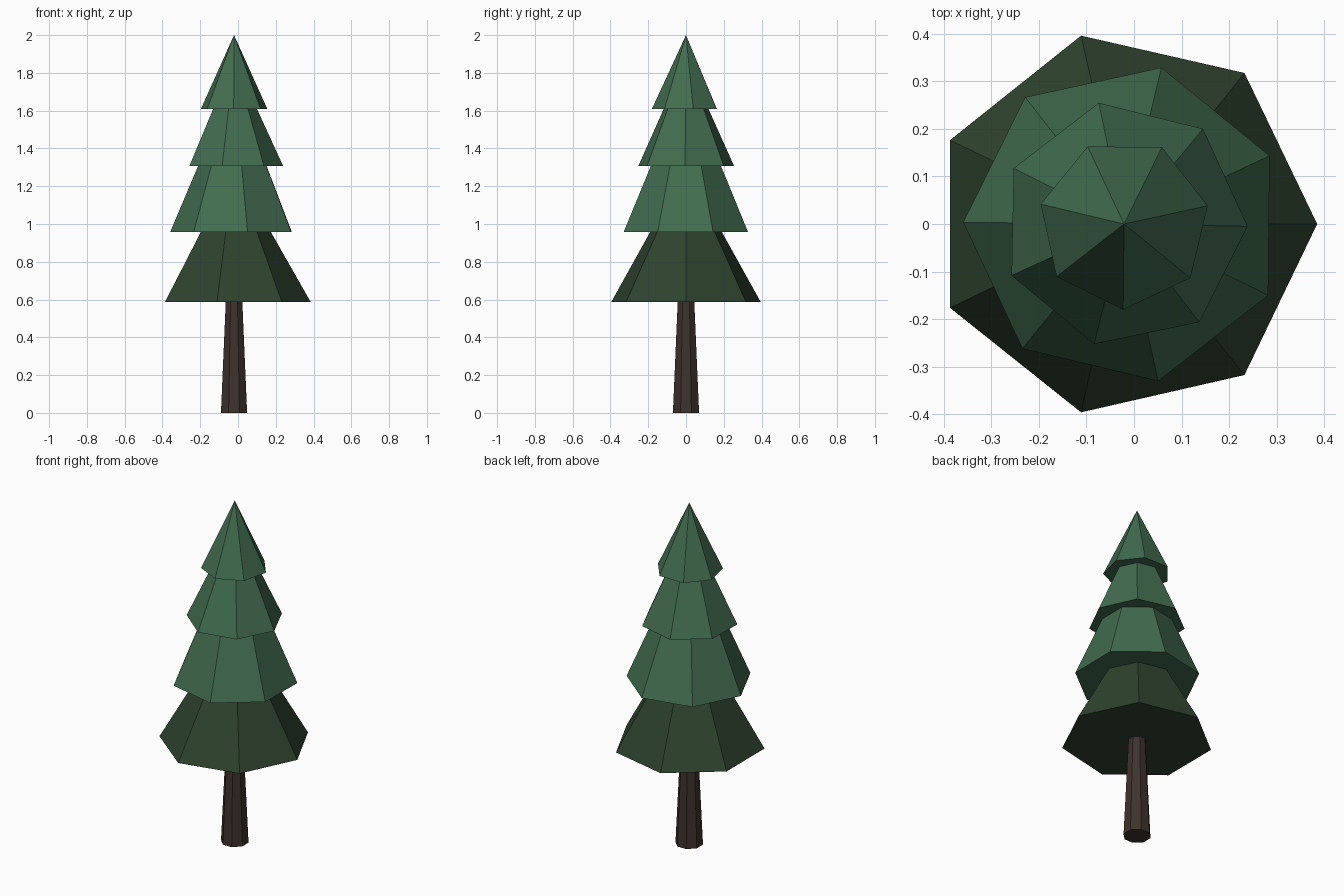
import bpy
from math import radians, tan, cos, sin, pi

cube = bpy.data.objects.get("Cube")
if cube:
    bpy.data.objects.remove(cube, do_unlink=True)

AXIS_X = -0.021


def material(name, color):
    mat = bpy.data.materials.new(name)
    mat.use_nodes = True
    mat.diffuse_color = (*color, 1)
    bsdf = next(n for n in mat.node_tree.nodes if n.type == "BSDF_PRINCIPLED")
    bsdf.inputs["Base Color"].default_value = (*color, 1)
    return mat


def tapered(name, sides, z0, z1, r0, r1, turn, mat):
    """Flat-shaded cone or frustum whose first corner points at the turn angle."""
    bpy.ops.mesh.primitive_cone_add(vertices=sides, radius1=r0, radius2=r1, depth=z1 - z0,
                                    location=(AXIS_X, 0, (z0 + z1) / 2))
    obj = bpy.context.object
    obj.name = name
    # The primitive starts its ring on +y
    obj.rotation_euler.z = radians(turn - 90)
    obj.data.materials.append(mat)
    return obj


bark = material("dark_brown_bark", (0.048, 0.032, 0.024))
dark = material("dark_green_needles", (0.028, 0.056, 0.028))
green = material("green_needles", (0.054, 0.150, 0.078))

# Trunk, running up into the lowest tier
tapered("trunk", 8, 0, 0.62, 0.075, 0.046, 22.5, bark)

# Foliage tiers, each tucked slightly into the one above
tapered("lowest_tier", 7, 0.587, 0.975, 0.406, 0.185, 0, dark)
tapered("lower_middle_tier", 7, 0.957, 1.325, 0.338, 0.183, 25.1, green)
tapered("upper_middle_tier", 7, 1.307, 1.63, 0.260, 0.112, -1.1, green)
tapered("top_tier", 7, 1.61, 2.0, 0.180, 0, 12.3, green)
